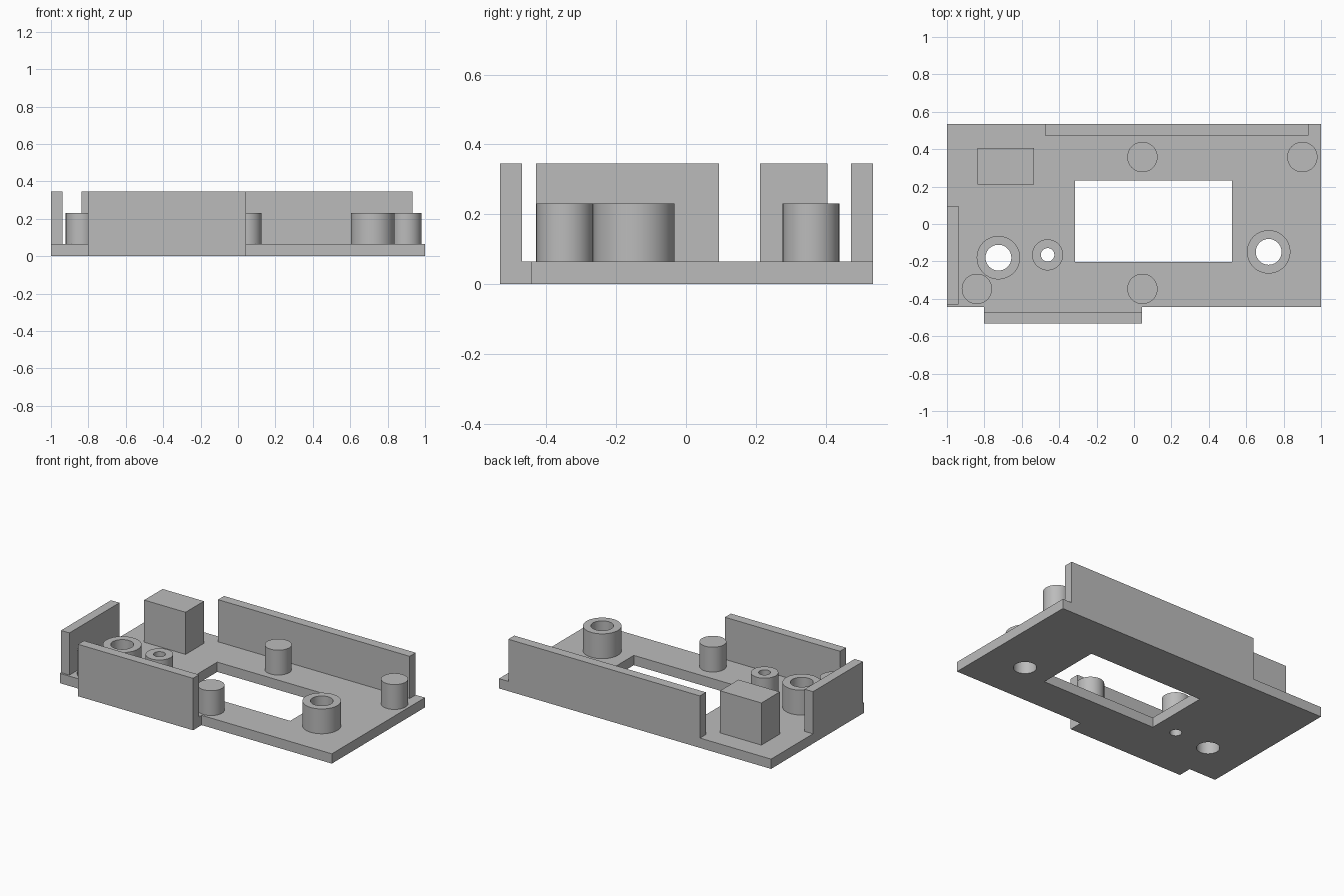
import bpy, bmesh, math

if "Cube" in bpy.data.objects:
    bpy.data.objects.remove(bpy.data.objects["Cube"])

grey = bpy.data.materials.new("plain_grey")
grey.diffuse_color = (0.5, 0.5, 0.5, 1)
grey.use_nodes = True
grey.node_tree.nodes["Principled BSDF"].inputs["Base Color"].default_value = grey.diffuse_color

PLATE, POST, WALL = 0.065, 0.23, 0.345   # top heights


def rect(x0, x1, y0, y1):
    return [(x0, y0), (x1, y0), (x1, y1), (x0, y1)]


def circle(x, y, r, n=64):
    return [(x + r * math.cos(2 * math.pi * i / n),
             y + r * math.sin(2 * math.pi * i / n)) for i in range(n)]


def extrude(name, loops, z0, z1):
    """Extrude an outline from z0 to z1; later loops cut holes in the first."""
    curve = bpy.data.curves.new(name + "_outline", 'CURVE')
    curve.dimensions, curve.fill_mode = '2D', 'BOTH'
    curve.extrude = (z1 - z0) / 2
    for loop in loops:
        s = curve.splines.new('POLY')
        s.points.add(len(loop) - 1)
        for p, (x, y) in zip(s.points, loop):
            p.co = (x, y, 0, 1)
        s.use_cyclic_u = True
    temp = bpy.data.objects.new(name + "_temp", curve)
    bpy.context.collection.objects.link(temp)
    deps = bpy.context.evaluated_depsgraph_get()
    mesh = bpy.data.meshes.new_from_object(temp.evaluated_get(deps))
    bpy.data.objects.remove(temp)
    bpy.data.curves.remove(curve)

    # weld the caps to the sides and lift into place
    bm = bmesh.new()
    bm.from_mesh(mesh)
    bmesh.ops.remove_doubles(bm, verts=bm.verts, dist=1e-4)
    bmesh.ops.recalc_face_normals(bm, faces=bm.faces)
    bmesh.ops.translate(bm, verts=bm.verts, vec=(0, 0, (z0 + z1) / 2))
    bm.to_mesh(mesh)
    bm.free()
    mesh.materials.clear()
    mesh.materials.append(grey)
    ob = bpy.data.objects.new(name, mesh)
    bpy.context.collection.objects.link(ob)
    bpy.ops.object.select_all(action='DESELECT')
    ob.select_set(True)
    bpy.context.view_layer.objects.active = ob
    bpy.ops.object.shade_smooth_by_angle(angle=math.radians(30))
    return ob


# hollow bosses: x, y, outer radius, hole radius
bosses = {
    "left_boss": (-0.725, -0.18, 0.116, 0.069),
    "small_boss": (-0.462, -0.165, 0.083, 0.036),
    "right_boss": (0.72, -0.149, 0.116, 0.069),
}

# base plate with front tab, window and screw holes
outline = [(-1, -0.443), (-0.803, -0.443), (-0.803, -0.533), (0.043, -0.533),
           (0.043, -0.443), (1, -0.443), (1, 0.535), (-1, 0.535)]
holes = [circle(x, y, r) for x, y, _, r in bosses.values()]
extrude("base_plate", [outline, rect(-0.315, 0.525, -0.202, 0.232)] + holes, 0, PLATE)

for name, (x, y, ro, ri) in bosses.items():
    extrude(name, [circle(x, y, ro), circle(x, y, ri)], PLATE, POST)

# solid support posts
for i, (x, y) in enumerate([(0.045, 0.358), (0.9, 0.358), (0.045, -0.347), (-0.84, -0.347)]):
    extrude(f"post_{i + 1}", [circle(x, y, 0.081)], PLATE, POST)

# walls and spacer block
extrude("front_wall", [rect(-0.803, 0.043, -0.533, -0.47)], PLATE, WALL)
extrude("back_wall", [rect(-0.477, 0.932, 0.472, 0.535)], PLATE, WALL)
extrude("left_wall", [rect(-1, -0.938, -0.43, 0.095)], PLATE, WALL)
extrude("spacer_block", [rect(-0.838, -0.534, 0.212, 0.405)], PLATE, WALL)
